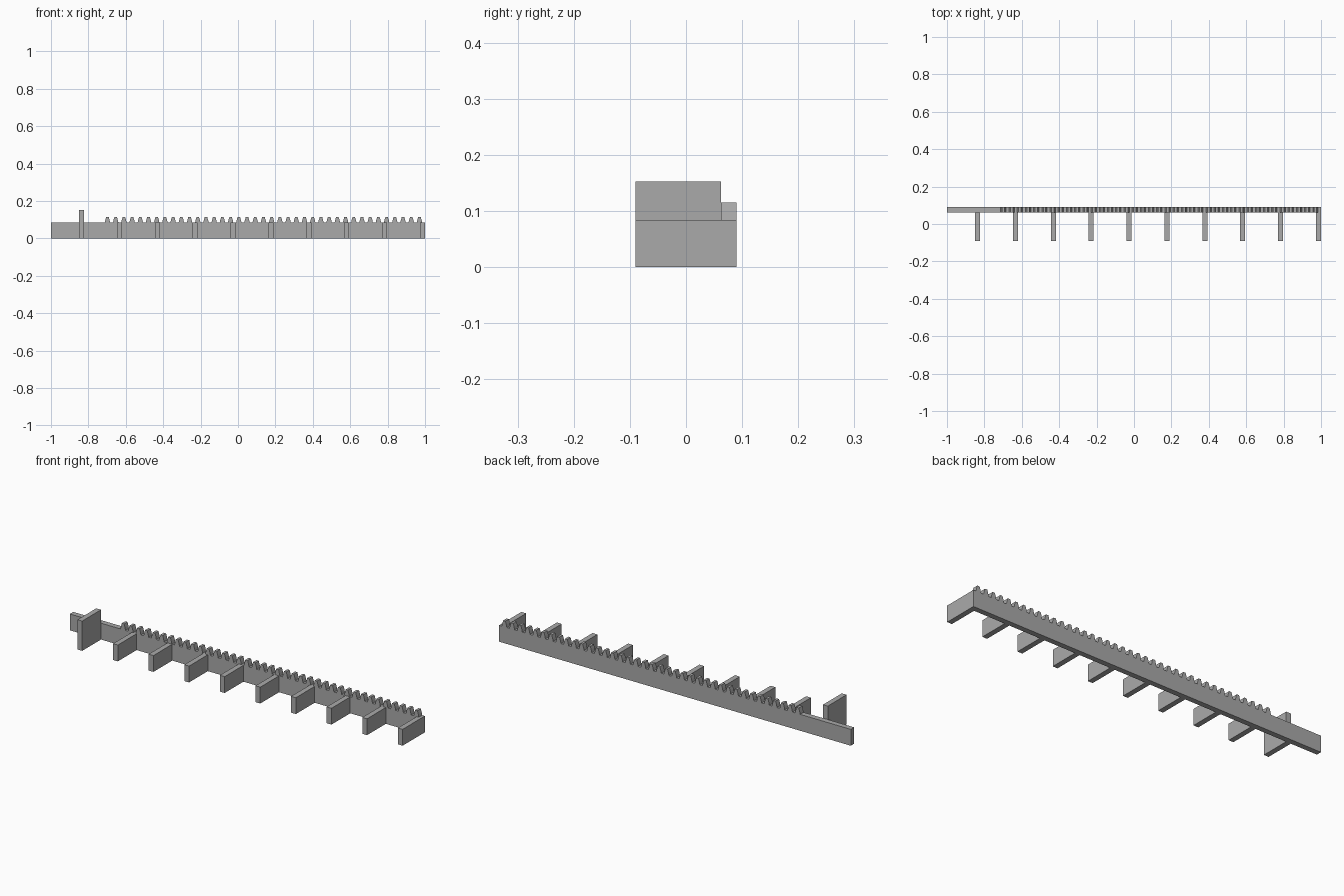
import bpy
import bmesh

old = bpy.data.objects.get("Cube")
if old:
    bpy.data.objects.remove(old, do_unlink=True)

grey = bpy.data.materials.new("plain_grey")
grey.use_nodes = True
colour = (0.4, 0.4, 0.4, 1)
grey.diffuse_color = colour
grey.node_tree.nodes["Principled BSDF"].inputs["Base Color"].default_value = colour

BACK, FACE, FRONT = 0.09, 0.0625, -0.09
BAR_TOP, TOOTH_TOP = 0.084, 0.115


def extrude_profile(name, profile, y0, y1):
    """Solid made by sweeping an x-z outline from y0 to y1."""
    bm = bmesh.new()
    face = bm.faces.new([bm.verts.new((x, y0, z)) for x, z in profile])
    swept = bmesh.ops.extrude_face_region(bm, geom=[face])["geom"]
    moved = [v for v in swept if isinstance(v, bmesh.types.BMVert)]
    bmesh.ops.translate(bm, verts=moved, vec=(0, y1 - y0, 0))
    bmesh.ops.recalc_face_normals(bm, faces=bm.faces)
    mesh = bpy.data.meshes.new(name)
    bm.to_mesh(mesh)
    bm.free()
    mesh.materials.append(grey)
    obj = bpy.data.objects.new(name, mesh)
    bpy.context.collection.objects.link(obj)
    return obj


# Toothed bar: one outline, with gear teeth along the top edge
teeth, pitch, first = 39, 0.0439, -0.698
half_tooth = [(0.0145, BAR_TOP), (0.0115, 0.098), (0.0065, TOOTH_TOP)]
tooth = [(-dx, z) for dx, z in half_tooth] + half_tooth[::-1]
outline = [(-1, 0), (-1, BAR_TOP)]
for i in range(teeth):
    outline += [(first + i * pitch + dx, z) for dx, z in tooth]
outline += [(1, BAR_TOP), (1, 0)]
extrude_profile("toothed_bar", outline, FACE, BACK)

# Row of fins on the front, the first one taller
for i in range(10):
    x = -0.8365 + i * 0.2025
    h = 0.153 if i == 0 else BAR_TOP
    w = 0.0135
    extrude_profile("tall_fin" if i == 0 else f"fin_{i}",
                    [(x - w, 0), (x - w, h), (x + w, h), (x + w, 0)], FRONT, FACE)
